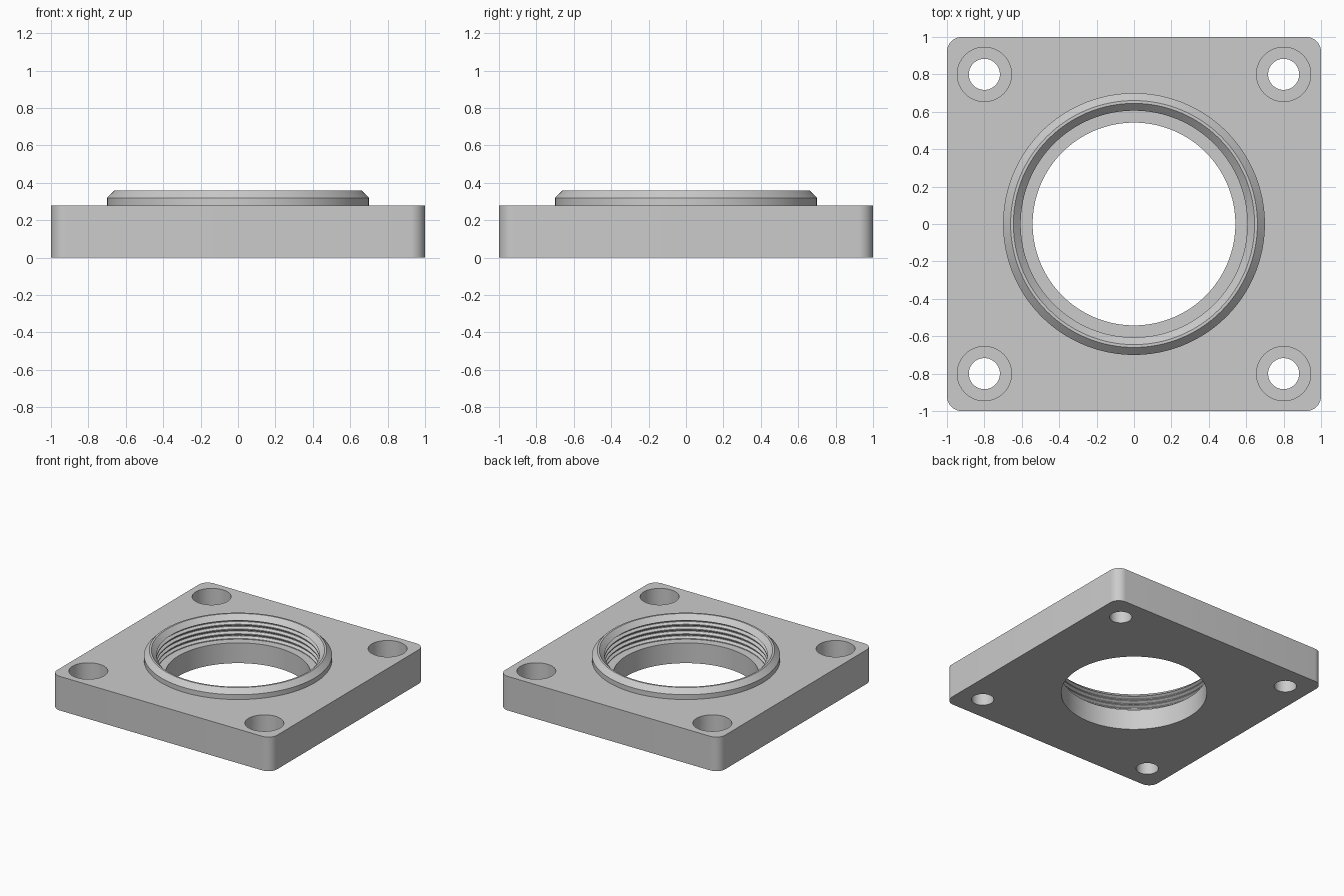
import bpy, bmesh, math

if "Cube" in bpy.data.objects:
    bpy.data.objects.remove(bpy.data.objects["Cube"])

grey = bpy.data.materials.new("machined grey")
grey.diffuse_color = (0.6, 0.6, 0.6, 1)
grey.use_nodes = True
grey.node_tree.nodes["Principled BSDF"].inputs["Base Color"].default_value = grey.diffuse_color


def make_object(name, bm):
    bmesh.ops.recalc_face_normals(bm, faces=bm.faces)
    mesh = bpy.data.meshes.new(name)
    bm.to_mesh(mesh)
    bm.free()
    mesh.materials.append(grey)
    obj = bpy.data.objects.new(name, mesh)
    bpy.context.collection.objects.link(obj)
    return obj


def lathe(name, profile, segments, x=0, y=0):
    """Closed solid turned from (radius, height) points, capped at both ends."""
    bm = bmesh.new()
    rings = []
    for r, z in profile:
        rings.append([bm.verts.new((x + r * math.cos(2 * math.pi * i / segments),
                                    y + r * math.sin(2 * math.pi * i / segments), z))
                      for i in range(segments)])
    for low, high in zip(rings, rings[1:]):
        for i in range(segments):
            j = (i + 1) % segments
            bm.faces.new((low[i], low[j], high[j], high[i]))
    bm.faces.new(rings[0])
    bm.faces.new(rings[-1])
    return make_object(name, bm)


def combine(target, tool, operation):
    mod = target.modifiers.new("combine", 'BOOLEAN')
    mod.operation = operation
    mod.solver = 'EXACT'
    mod.object = tool
    bpy.context.view_layer.objects.active = target
    bpy.ops.object.modifier_apply(modifier=mod.name)
    bpy.data.objects.remove(tool)


# Square plate with rounded vertical corners
bm = bmesh.new()
bmesh.ops.create_cube(bm, size=1)
for v in bm.verts:
    v.co = (v.co.x * 2, v.co.y * 2, (v.co.z + 0.5) * 0.28)
uprights = [e for e in bm.edges if abs(e.verts[0].co.z - e.verts[1].co.z) > 0.1]
bmesh.ops.bevel(bm, geom=uprights, offset=0.08, segments=10, profile=0.5, affect='EDGES')
flange = make_object("mounting_flange", bm)

# Raised collar with chamfered rim
collar = lathe("collar", [(0.70, 0.2), (0.70, 0.32), (0.66, 0.36)], 128)
combine(flange, collar, 'UNION')

# Stepped bore: plain lower hole, ledge, threaded wall, chamfered mouth
ledge, pitch, minor, major = 0.167, 0.039, 0.606, 0.626
bore = [(0.542, -0.1), (0.542, ledge), (minor, ledge)]
for i in range(4):
    z = ledge + 0.002 + i * pitch
    bore += [(minor, z + 0.004), (major, z + 0.017), (major, z + 0.022), (minor, z + 0.035)]
bore += [(0.610, 0.325), (0.645, 0.36), (0.645, 0.5)]
combine(flange, lathe("bore_cutter", bore, 128), 'DIFFERENCE')

# Counterbored screw holes in the corners
for x in (-0.8, 0.8):
    for y in (-0.8, 0.8):
        hole = [(0.083, -0.1), (0.083, 0.115), (0.145, 0.115), (0.145, 0.4)]
        combine(flange, lathe("screw_hole_cutter", hole, 64, x, y), 'DIFFERENCE')

# Smooth round walls, crisp edges
bpy.ops.object.select_all(action='DESELECT')
flange.select_set(True)
bpy.context.view_layer.objects.active = flange
bpy.ops.object.shade_smooth_by_angle(angle=math.radians(25))
